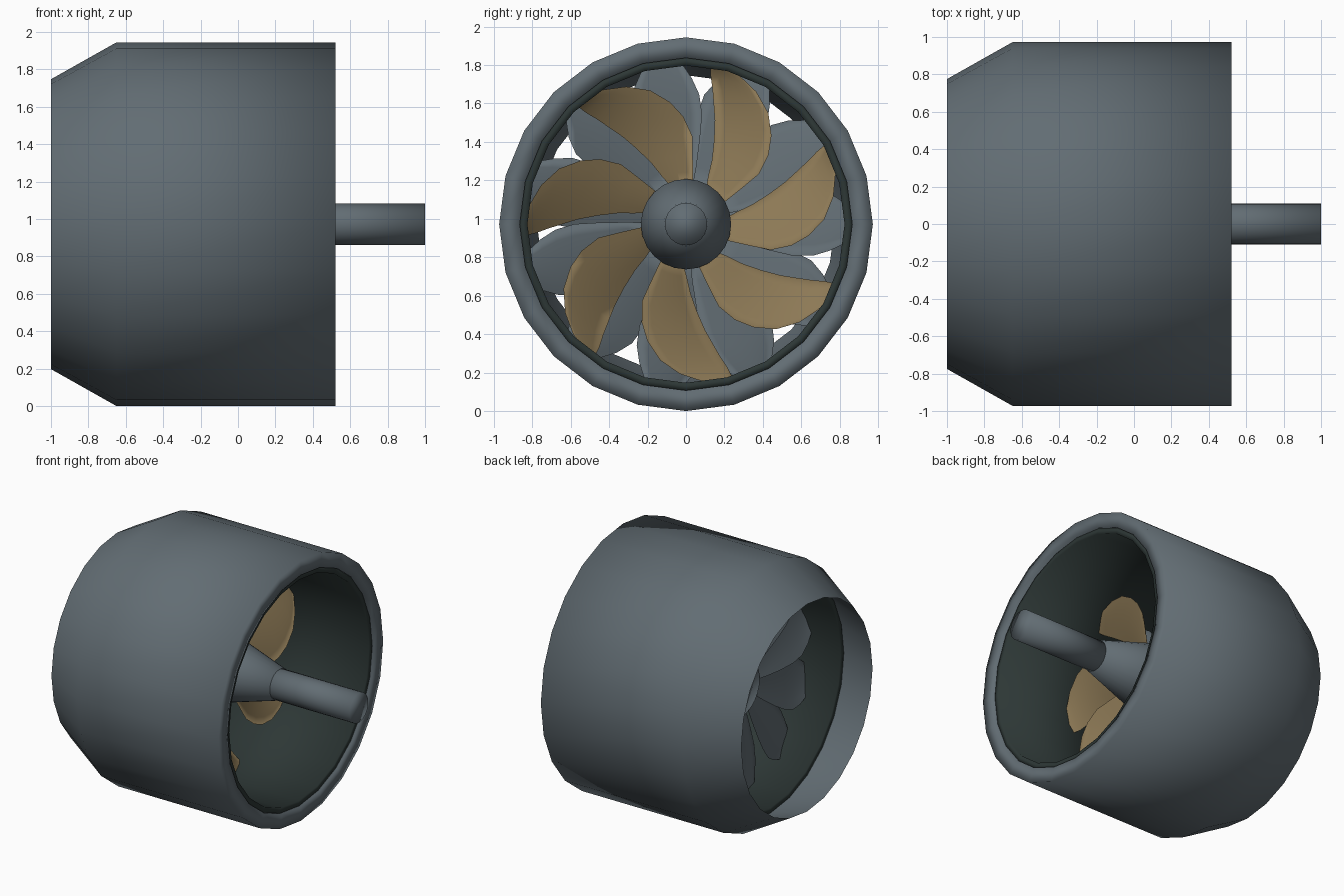
import bpy, bmesh, math
from mathutils import Matrix, Vector

cube = bpy.data.objects.get("Cube")
if cube:
    bpy.data.objects.remove(cube, do_unlink=True)

R = 0.972          # outer radius, also the height of the axis
SIDES = 24


def material(name, rgb):
    m = bpy.data.materials.new(name)
    m.use_nodes = True
    m.diffuse_color = (*rgb, 1)
    m.node_tree.nodes["Principled BSDF"].inputs["Base Color"].default_value = (*rgb, 1)
    return m


steel = material("blue grey steel", (0.122, 0.152, 0.172))
bronze = material("bronze", (0.265, 0.191, 0.092))
dark = material("dark teal", (0.026, 0.038, 0.036))


def finish(bm, name, mat, angle):
    bmesh.ops.recalc_face_normals(bm, faces=bm.faces)
    mesh = bpy.data.meshes.new(name)
    bm.to_mesh(mesh)
    bm.free()
    mesh.materials.append(mat)
    ob = bpy.data.objects.new(name, mesh)
    bpy.context.collection.objects.link(ob)
    ob.location.z = R
    bpy.ops.object.select_all(action="DESELECT")
    ob.select_set(True)
    bpy.context.view_layer.objects.active = ob
    bpy.ops.object.shade_smooth_by_angle(angle=math.radians(angle))


def lathe(name, profile, mat, closed):
    """Turn (x, radius) points round the x axis; open profiles get flat caps."""
    bm = bmesh.new()
    rings = []
    for x, r in profile:
        rings.append([bm.verts.new((x, r * math.sin(a), r * math.cos(a)))
                      for a in (math.tau * i / SIDES for i in range(SIDES))])
    pairs = list(zip(rings, rings[1:]))
    if closed:
        pairs.append((rings[-1], rings[0]))
    else:
        bm.faces.new(rings[0])
        bm.faces.new(rings[-1])
    for a, b in pairs:
        for i in range(SIDES):
            j = (i + 1) % SIDES
            bm.faces.new((a[i], a[j], b[j], b[i]))
    # soft shading runs over the rims
    finish(bm, name, mat, 100)


def blade_ring(name, count, start, rows, x0, pitch, camber, mat, cols=7):
    """rows: (radius, first edge angle, second edge angle), clockwise from the top."""
    bm = bmesh.new()
    grid = []
    for r, a0, a1 in rows:
        line = []
        for c in range(cols):
            t = c / (cols - 1)
            a = math.radians(start + a0 + (a1 - a0) * t)
            width = r * math.radians(a1 - a0)
            x = x0 + pitch * width * (t - 0.5) + camber * width * (t - t * t)
            line.append(bm.verts.new((x, r * math.sin(a), r * math.cos(a))))
        grid.append(line)
    for a, b in zip(grid, grid[1:]):
        for c in range(cols - 1):
            bm.faces.new((a[c], a[c + 1], b[c + 1], b[c]))
    bmesh.ops.solidify(bm, geom=bm.faces[:], thickness=0.025)
    # repeat the first blade round the axis
    first = bm.verts[:] + bm.edges[:] + bm.faces[:]
    for k in range(1, count):
        copy = bmesh.ops.duplicate(bm, geom=first)["geom"]
        bmesh.ops.rotate(bm, cent=Vector(), matrix=Matrix.Rotation(math.tau * k / count, 3, "X"),
                         verts=[v for v in copy if isinstance(v, bmesh.types.BMVert)])
    finish(bm, name, mat, 100)


# Outer shell with tapered intake lip
lathe("duct_shell", [(-1, 0.775), (-0.65, R), (0.52, R), (0.52, 0.865),
                     (-0.70, 0.865)], steel, True)

# Dark inner liner
lathe("duct_liner", [(-0.70, 0.868), (0.505, 0.868), (0.505, 0.825), (-0.70, 0.825)], dark, True)

# Shaft, tapered hub and stator hub
lathe("drive_shaft", [(0.2, 0.11), (1.0, 0.11)], steel, False)
lathe("rotor_hub", [(-0.26, 0.235), (-0.08, 0.235), (0.34, 0.115)], steel, False)
lathe("stator_hub", [(-0.47, 0.20), (-0.25, 0.20)], steel, False)

# Swept rotor blades
blade_ring("rotor_blades", 7, 0,
           [(0.19, 32, 62), (0.27, 25, 59), (0.36, 22, 57), (0.46, 18.5, 55.5),
            (0.56, 15.5, 50), (0.64, 13, 44), (0.72, 11, 36.5), (0.78, 9.5, 28),
            (0.82, 9, 20), (0.84, 9, 13)],
           -0.12, 0.45, 0.15, bronze)

# Broad stator blades
blade_ring("stator_blades", 11, 25,
           [(0.18, -18, 18), (0.30, -20, 18), (0.45, -20, 17), (0.58, -19, 16),
            (0.68, -17, 13.5), (0.76, -13, 10), (0.82, -9, 7), (0.85, -6, 4)],
           -0.44, 0.25, 0.15, steel)
